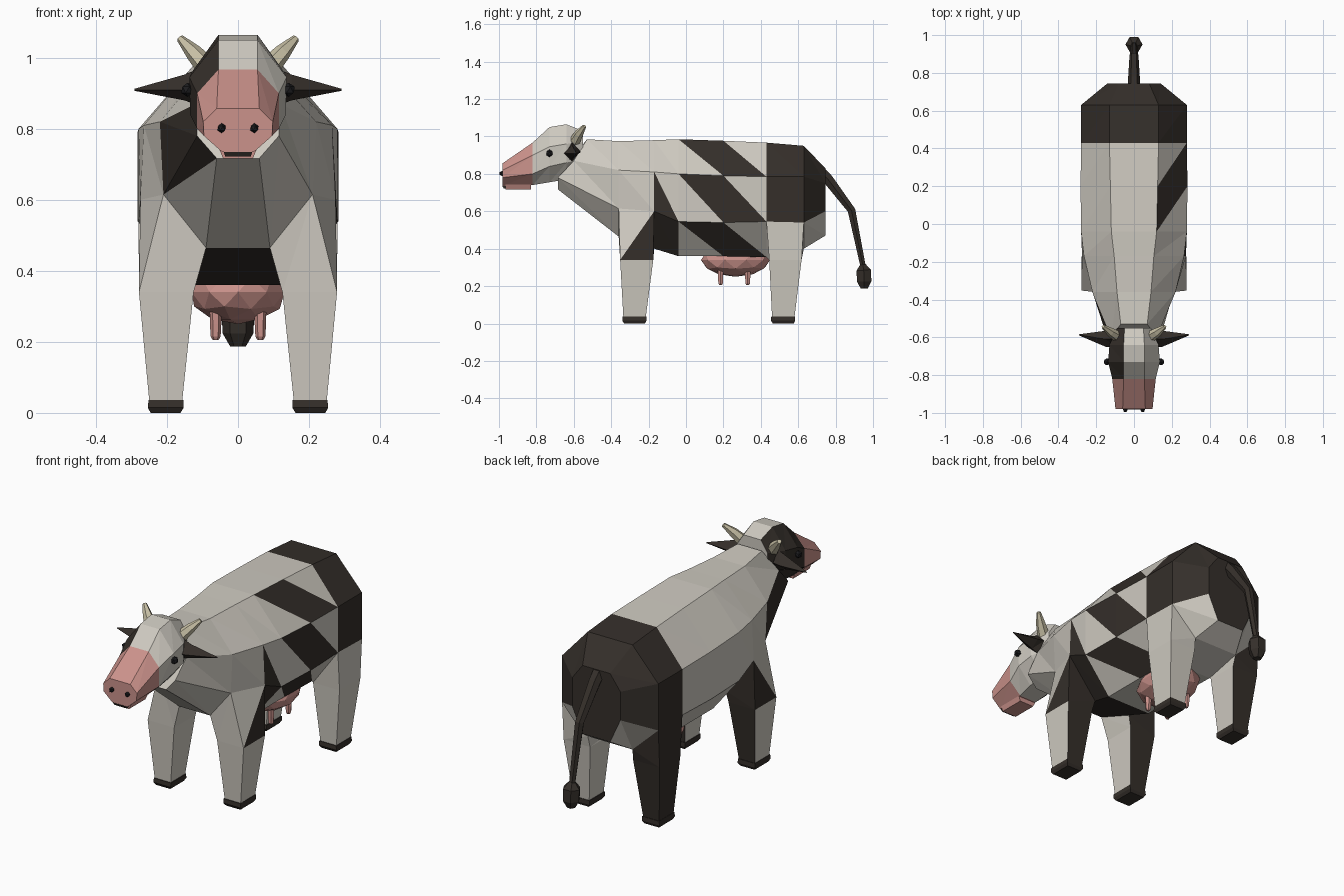
import bpy, bmesh, math
from mathutils import Vector

if "Cube" in bpy.data.objects:
    bpy.data.objects.remove(bpy.data.objects["Cube"])

def material(name, rgb):
    m = bpy.data.materials.new(name)
    m.diffuse_color = (*rgb, 1)
    m.use_nodes = True
    m.node_tree.nodes["Principled BSDF"].inputs["Base Color"].default_value = m.diffuse_color
    return m

MATS = [material("hide_white", (.62, .59, .53)), material("hide_black", (.035, .028, .023)),
        material("skin_pink", (.60, .29, .26)), material("horn_tan", (.58, .53, .38)),
        material("eye_black", (.012, .012, .014))]
WHITE, BLACK, PINK, TAN, EYE = range(5)

def finish(name, bm):
    bmesh.ops.recalc_face_normals(bm, faces=bm.faces)
    me = bpy.data.meshes.new(name)
    bm.to_mesh(me)
    bm.free()
    for m in MATS:
        me.materials.append(m)
    ob = bpy.data.objects.new(name, me)
    bpy.context.collection.objects.link(ob)
    return ob

def loft(name, rings, paint):
    """Skin rings; paint(segment, side, half) gives the colour of each triangle, half -1 is the caps."""
    bm = bmesh.new()
    vs = [[bm.verts.new(p) for p in r] for r in rings]
    n = len(rings[0])
    for i in range(len(rings) - 1):
        for j in range(n):
            a, b, c, d = vs[i][j], vs[i+1][j], vs[i+1][(j+1) % n], vs[i][(j+1) % n]
            m0, m1 = paint(i, j, 0), paint(i, j, 1)
            bm.faces.new((a, b, c)).material_index = m0
            bm.faces.new((a, c, d)).material_index = m1
    for i in (0, len(rings) - 1):
        bm.faces.new(vs[i]).material_index = paint(i, -1, -1)
    return finish(name, bm)

def octagon(pts):
    """Four (x, y, z) points from top to bottom, mirrored into a closed ring."""
    return [Vector(p) for p in pts] + [Vector((-x, y, z)) for x, y, z in reversed(pts)]

def flat_ring(y, *xz):
    return octagon([(xz[k], y, xz[k+1]) for k in range(0, 8, 2)])

def tube(name, path, radii, sides, mat):
    rings = []
    for k, p in enumerate(path):
        d = (Vector(path[min(k+1, len(path)-1)]) - Vector(path[max(k-1, 0)])).normalized()
        u = d.cross(Vector((0, 1, 0)) if abs(d.y) < .9 else Vector((1, 0, 0))).normalized()
        w = d.cross(u)
        rings.append([Vector(p) + radii[k] * (u * math.cos(t) + w * math.sin(t))
                      for t in (2 * math.pi * s / sides for s in range(sides))])
    return loft(name, rings, lambda i, j, h: mat)

def ball(name, c, r, mat, sub=1):
    bm = bmesh.new()
    bmesh.ops.create_icosphere(bm, subdivisions=sub, radius=1)
    for v in bm.verts:
        v.co = Vector(c) + Vector(a * b for a, b in zip(v.co, r))
    for f in bm.faces:
        f.material_index = mat
    return finish(name, bm)

# Body and neck
body = [octagon([(.07, -.53, .985), (.12, -.6, .87), (.115, -.685, .78), (.06, -.685, .717)]),
        flat_ring(-.36, .09, .975, .22, .82, .21, .615, .09, .465),
        flat_ring(-.17, .105, .98, .265, .81, .275, .6, .11, .40),
        flat_ring(-.04, .12, .985, .28, .80, .28, .545, .13, .36),
        flat_ring(.20, .125, .977, .283, .79, .283, .54, .13, .36),
        flat_ring(.43, .13, .967, .28, .785, .28, .545, .13, .355),
        flat_ring(.63, .13, .95, .28, .785, .28, .54, .13, .40),
        flat_ring(.745, .08, .83, .14, .75, .14, .60, .08, .47)]

def body_paint(i, j, h):
    if i >= 5:
        return WHITE if j in (2, 3) or (i == 6 and j == 4) else BLACK
    black = {0: j == 5 or (j == 4 and h == 1),
             1: j == 3,
             2: j in (2, 3) or (j == 1 and h == 1),
             3: j in (0, 1, 2) and h == 0,
             4: j in (0, 1, 2) and h == 1}[i]
    return BLACK if black else WHITE

loft("body", body, body_paint)

# Legs grow out of the lower body panels, with hooves under them
def rect(s, x0, x1, y0, y1, z):
    return [(s*x1, y1, z), (s*x1, y0, z), (s*x0, y0, z), (s*x0, y1, z)]

for s, side in ((1, "right"), (-1, "left")):
    for pos, k, mid, y0, y1 in (("front", 1, (-.352, -.175), -.335, -.215),
                                ("rear", 5, (.445, .618), .46, .58)):
        f, b = body[k], body[k+1]
        top = [(s*v.x, v.y, v.z) for v in (b[2], f[2], f[3], b[3])]

        def leg_paint(i, j, h):
            if pos == "rear":
                return BLACK if side == "left" and j in (0, 3) else WHITE
            return BLACK if j == 3 or (i == 0 and j == 0 and h == 0) else WHITE

        loft(f"{pos}_leg_{side}", [top, rect(s, .125, .279, *mid, .34),
                                   rect(s, .157, .25, y0, y1, .035)], leg_paint)
        loft(f"{pos}_hoof_{side}", [rect(s, .153, .252, y0 - .004, y1 + .003, .037),
                                    rect(s, .153, .254, y0 - .006, y1 + .004, .015),
                                    rect(s, .162, .246, y0 + .004, y1 - .004, 0)],
             lambda i, j, h: BLACK)

# Head with pink muzzle
head = [flat_ring(-.55, .05, 1.03, .09, .97, .09, .88, .05, .84),
        flat_ring(-.64, .055, 1.065, .13, .96, .13, .86, .06, .77),
        flat_ring(-.73, .055, 1.05, .137, .945, .135, .84, .06, .755),
        flat_ring(-.82, .055, .967, .115, .90, .115, .80, .05, .74),
        flat_ring(-.98, .06, .857, .098, .82, .096, .78, .045, .735)]
loft("head", head, lambda i, j, h: PINK if i >= 3 else BLACK if j in (4, 5, 6) else WHITE)
loft("lower_jaw", [rect(1, -.06, .06, -.965, -.825, .76), rect(1, -.042, .042, -.965, -.83, .717)],
     lambda i, j, h: PINK)
loft("mouth", [rect(1, -.04, .04, -.982, -.94, .735), rect(1, -.036, .036, -.975, -.94, .722)],
     lambda i, j, h: BLACK)

# Mirrored face parts: nostrils, eyes, ears, horns
for s, side in ((1, "right"), (-1, "left")):
    ball(f"nostril_{side}", (s*.046, -.983, .802), (.013, .016, .014), EYE)
    ball(f"eye_{side}", (s*.142, -.73, .91), (.02, .02, .02), EYE)
    ear = [[(s*.09, -.655, .91), (s*.11, -.61, .97), (s*.11, -.565, .92), (s*.11, -.61, .865)],
           [(s*.15, -.65, .91), (s*.15, -.61, .953), (s*.15, -.565, .915), (s*.15, -.61, .88)],
           [(s*.291, -.587 + dy, .91 + dz) for dy, dz in
            ((-.003, 0), (0, .003), (.003, 0), (0, -.003))]]
    loft(f"ear_{side}", ear, lambda i, j, h: BLACK)
    tube(f"horn_{side}", [(s*.08, -.60, .965), (s*.125, -.572, 1.015), (s*.163, -.543, 1.055)],
         [.032, .024, .011], 6, TAN)

# Tail and tuft
tube("tail", [(0, .70, .83), (0, .76, .77), (0, .885, .605), (0, .95, .29)],
     [.035, .032, .024, .016], 6, BLACK)
tube("tail_tuft", [(0, .945, .315), (0, .95, .285), (0, .953, .225), (0, .953, .187)],
     [.018, .045, .044, .022], 6, BLACK)

# Udder and teats
ball("udder", (0, .265, .34), (.138, .185, .09), PINK, 2)
for x in (-.063, .063):
    for y in (.185, .33):
        tube("teat", [(x, y, .30), (x, y, .25), (x, y, .215), (x, y, .205)],
             [.017, .016, .014, .008], 6, PINK)
